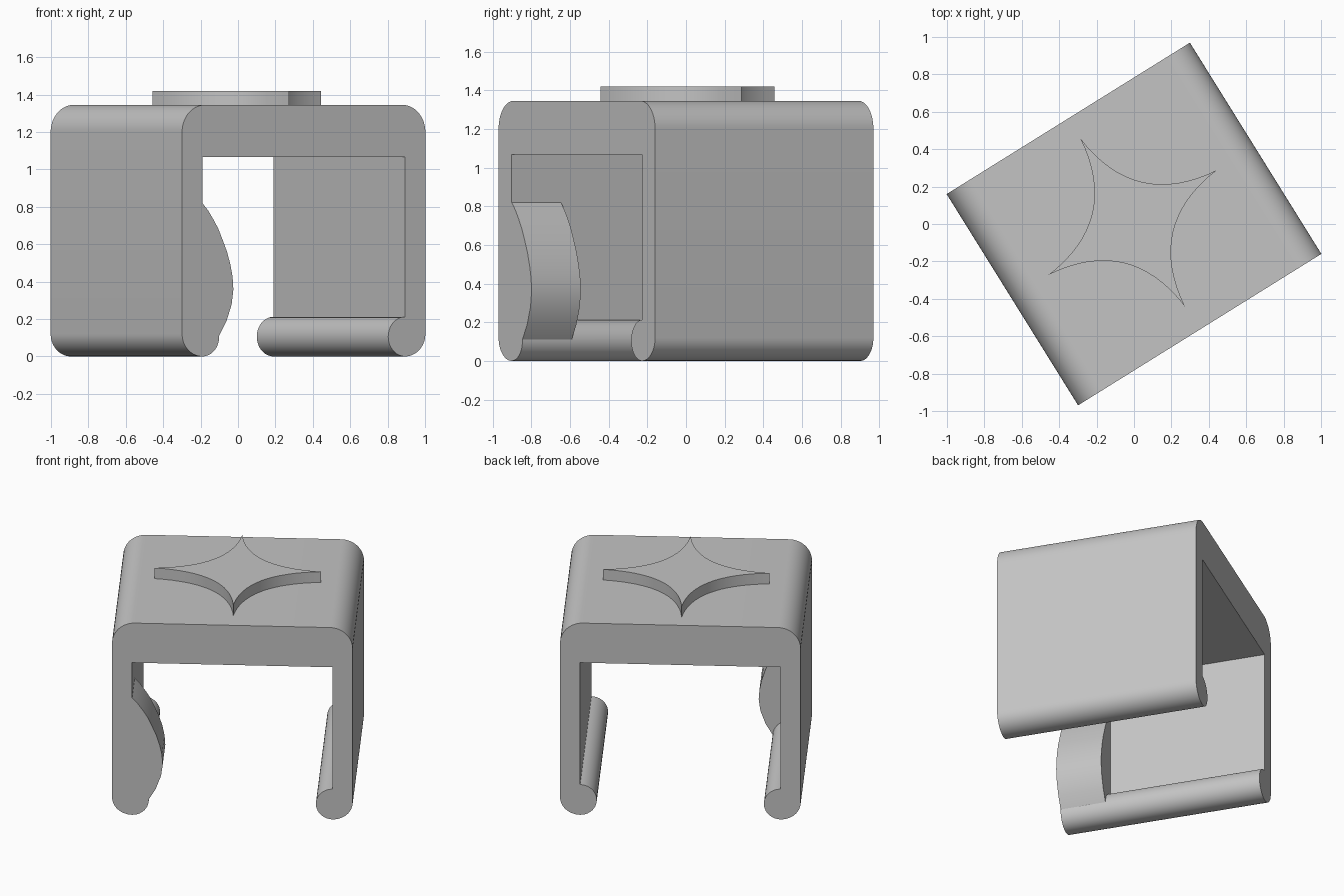
import bpy, bmesh
from math import sin, cos, pi, radians

cube = bpy.data.objects.get("Cube")
if cube:
    bpy.data.objects.remove(cube, do_unlink=True)

TURN = radians(31.9)
HALF_W, HALF_D = 0.766, 0.665
TOP, UNDER, WALL = 1.345, 1.067, 0.128

grey = bpy.data.materials.new("plain grey")
grey.use_nodes = True
colour = (0.55, 0.55, 0.55, 1)
grey.diffuse_color = colour
grey.node_tree.nodes["Principled BSDF"].inputs["Base Color"].default_value = colour


def arc(cx, cz, rx, rz, start, end, steps=14):
    angles = [radians(start + (end - start) * i / steps) for i in range(steps + 1)]
    return [(cx + rx * cos(a), cz + rz * sin(a)) for a in angles]


def prism(name, outline, to_3d, low, high):
    """Extrude an outline between two levels and turn it in plan."""
    bm = bmesh.new()
    rings = [[bm.verts.new(to_3d(a, b, d)) for a, b in outline] for d in (low, high)]
    n = len(outline)
    for i in range(n):
        j = (i + 1) % n
        bm.faces.new((rings[0][i], rings[0][j], rings[1][j], rings[1][i]))
    bm.faces.new(rings[0])
    bm.faces.new(rings[1])
    bmesh.ops.recalc_face_normals(bm, faces=bm.faces)
    mesh = bpy.data.meshes.new(name)
    bm.to_mesh(mesh)
    bm.free()
    mesh.materials.append(grey)
    ob = bpy.data.objects.new(name, mesh)
    ob.rotation_euler.z = TURN
    bpy.context.collection.objects.link(ob)
    return ob


def activate(ob):
    bpy.ops.object.select_all(action='DESELECT')
    ob.select_set(True)
    bpy.context.view_layer.objects.active = ob


def along_depth(x, z, d):
    return (x, d, z)


def upright(x, y, d):
    return (x, y, d)


# Clip body: rounded top corner, leg and rolled lip, mirrored to the other leg
inner = HALF_W - WALL
lip_r = 0.106
half = [(inner, UNDER)]
half += arc(inner, lip_r, lip_r, lip_r, 90, 270, 20)
half += arc(inner, 0.12, WALL, 0.12, 270, 360)[1:]
half += arc(HALF_W - 0.145, TOP - 0.145, 0.145, 0.145, 0, 90)
body = prism("clip_body", half + [(-x, z) for x, z in reversed(half)],
             along_depth, -HALF_D, HALF_D)

# Curved grip bump on the front end of one leg
bump = [(0, 0.82), (0.036, 0.78), (0.069, 0.733), (0.10, 0.683), (0.126, 0.626),
        (0.154, 0.562), (0.176, 0.492), (0.19, 0.425), (0.195, 0.358),
        (0.184, 0.278), (0.151, 0.187), (0.094, 0.091), (0.05, 0.035), (0, 0)]
bump = [(x - inner, z) for x, z in bump] + [(-inner - 0.06, 0.1), (-inner - 0.06, 0.82)]
grip = prism("grip_bump", bump, along_depth, -HALF_D, -HALF_D + 0.30)

activate(body)
join = body.modifiers.new("join", 'BOOLEAN')
join.operation = 'UNION'
join.solver = 'EXACT'
join.object = grip
bpy.ops.object.modifier_apply(modifier=join.name)
bpy.data.objects.remove(grip, do_unlink=True)

# Raised four-pointed star with inward-curving sides
TIP, PULL, STEPS = 0.53, 0.049, 16
star = []
for k in range(4):
    c, s = cos(k * pi / 2), sin(k * pi / 2)
    for i in range(STEPS):
        t = i / STEPS
        mid = 2 * t * (1 - t) * PULL
        x, y = (1 - t) ** 2 * TIP + mid, t * t * TIP + mid
        star.append((x * c - y * s, x * s + y * c))
badge = prism("top_star", star, upright, TOP - 0.02, 1.42)
badge.location = (-0.007, 0.008, 0)

for ob in (body, badge):
    activate(ob)
    bpy.ops.object.shade_smooth_by_angle(angle=radians(30))
